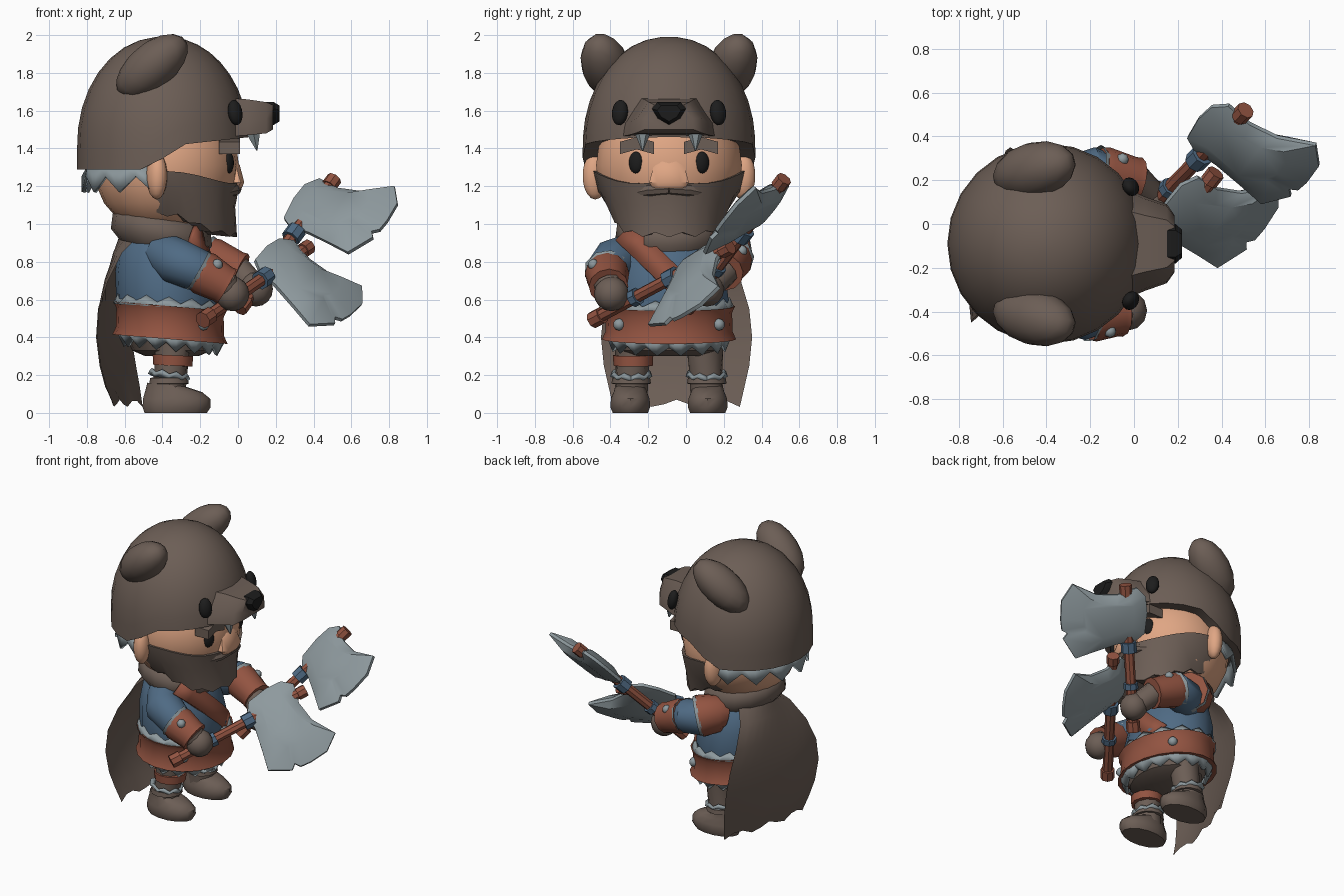
import bpy, bmesh, math
from mathutils import Vector, Matrix, Euler

if "Cube" in bpy.data.objects:
    bpy.data.objects.remove(bpy.data.objects["Cube"])

C = -0.09  # the body's mirror plane in y


def material(name, rgb):
    m = bpy.data.materials.new(name)
    m.diffuse_color = (*rgb, 1)
    m.use_nodes = True
    m.node_tree.nodes["Principled BSDF"].inputs["Base Color"].default_value = m.diffuse_color
    return m


BROWN = material("brown fur", (0.15, 0.112, 0.092))
SKIN = material("skin", (0.74, 0.38, 0.23))
LEATHER = material("red leather", (0.29, 0.088, 0.053))
BLUE = material("blue cloth", (0.078, 0.145, 0.23))
GREY = material("grey steel", (0.27, 0.32, 0.34))
BLACK = material("black", (0.012, 0.012, 0.012))


def V(x, y, z):
    return Vector((x, y + C, z))


def make(name, bm, mat, angle=40, recalc=True, thick=0):
    if recalc:
        bmesh.ops.recalc_face_normals(bm, faces=bm.faces[:])
    me = bpy.data.meshes.new(name)
    bm.to_mesh(me)
    bm.free()
    me.materials.append(mat)
    me.shade_smooth()
    me.set_sharp_from_angle(angle=math.radians(angle))
    ob = bpy.data.objects.new(name, me)
    bpy.context.collection.objects.link(ob)
    if thick:
        s = ob.modifiers.new("thickness", 'SOLIDIFY')
        s.thickness, s.offset = thick, -1
    return ob


def loft(name, rings, mat, closed=True, caps=True, **kw):
    bm = bmesh.new()
    rows = [[bm.verts.new(p) for p in r] for r in rings]
    n = len(rows[0])
    for a, b in zip(rows, rows[1:]):
        for i in range(n if closed else n - 1):
            j = (i + 1) % n
            bm.faces.new((a[i], b[i], b[j], a[j]))
    if caps and closed:
        bm.faces.new(rows[0])
        bm.faces.new(rows[-1])
    return make(name, bm, mat, **kw)


def oval(x, z, rx, ry, n=18, tilt=0, y=0):
    return [V(x + rx * math.cos(a), y + ry * math.sin(a), z - tilt * math.cos(a))
            for a in (math.tau * i / n for i in range(n))]


def ball(name, loc, radii, mat, rot=(0, 0, 0), u=14, v=9):
    bm = bmesh.new()
    bmesh.ops.create_uvsphere(bm, u_segments=u, v_segments=v, radius=1)
    r = Euler([math.radians(d) for d in rot]).to_matrix().to_4x4()
    bm.transform(Matrix.Translation(loc) @ r @ Matrix.Diagonal((*radii, 1)))
    return make(name, bm, mat)


def tube(name, pts, radii, mat, n=10, **kw):
    pts = [Vector(p) for p in pts]
    rings = []
    for i, p in enumerate(pts):
        d = pts[min(i + 1, len(pts) - 1)] - pts[max(i - 1, 0)]
        q = d.to_track_quat('Z', 'Y')
        rings.append([p + q @ Vector((radii[i] * math.cos(math.tau * k / n),
                                      radii[i] * math.sin(math.tau * k / n), 0)) for k in range(n)])
    return loft(name, rings, mat, **kw)


def zigzag(name, x, y, r0, r1, z0, z1, n, a0=0, a1=360, tilt=0, mat=GREY):
    """Jagged strip: smooth edge at z0 with radii r0, toothed edge at z1 with radii r1."""
    top, bot = [], []
    for i in range(n + 1):
        a = math.radians(a0 + (a1 - a0) * i / n)
        c, s = math.cos(a), math.sin(a)
        zb = z1 if i % 2 else z0 + (z1 - z0) * 0.4
        top.append(V(x + r0[0] * c, y + r0[1] * s, z0 - tilt * c))
        bot.append(V(x + r1[0] * c, y + r1[1] * s, zb - tilt * c))
    return loft(name, [top, bot], mat, closed=False, angle=20, thick=0.02)


# --- head and face
loft("head", [oval(-.38, 1.31 + .36 * math.sin(p), .385 * math.cos(p) ** .85, .39 * math.cos(p) ** .85, 22)
              for p in (math.radians(-85 + 17 * k) for k in range(9))], SKIN)
loft("nose", [[V(x, y * s, z) for x, y, s in ((-.06, w, -1), (xf - .02, w, -1), (xf, w * .6, -1), (xf, w * .6, 1),
                                             (xf - .02, w, 1), (-.06, w, 1))]
              for z, w, xf in ((1.335, .06, -.005), (1.31, .08, .01), (1.22, .105, .033), (1.19, .085, .02))], SKIN)
for s in (-1, 1):
    ball("ear", V(-.43, s * .39, 1.255), (.055, .07, .125), SKIN, (0, 0, s * -15))
    ball("eye", V(-.05, s * .175, 1.325), (.025, .04, .058), BLACK, (0, 0, s * 25))
    loft("eyebrow", [[V(x, s * y, z + dz) for x, dz in ((-.1, -.03), (.01, -.03), (.01, .035), (-.1, .035))]
                     for y, z in ((.08, 1.40), (.17, 1.425), (.26, 1.40))], BROWN)
    tube("moustache", [V(-.01, 0, 1.185), V(-.025, s * .1, 1.18), V(-.08, s * .2, 1.16)], [.03, .035, .012], BROWN, 8)

# --- beard: a shell round the jaw with a jagged lower edge
rows = [[], [], [], [], []]
for i in range(19):
    a = math.radians(-98 + 196 * i / 18)
    f, side = max(0, math.cos(a)), abs(math.sin(a))
    zt = 1.20 + .08 * side ** 3 + .02 * f ** 8
    zb = .93 + .11 * side ** 4 + (.025 if i % 2 == 0 else 0)
    for k, (t, rf, rs) in enumerate(((0, .375, .375), (0, .40, .40), (.45, .375, .375), (1, .385, .29), (.9, .1, .1))):
        r = rs + (rf - rs) * f ** 1.5
        rows[k].append(V(-.39 + r * math.cos(a), r * math.sin(a), zt + (zb - zt) * t))
loft("beard", rows, BROWN, closed=False, angle=30)

# --- bear hood with a thick rim, lower at the back
N = 24
hood = []
for k in range(-1, 10):
    ring = []
    for i in range(N):
        a = math.tau * i / N
        c = math.cos(a)
        rim = 1.29 + (1.41 - 1.29) * min(1, max(0, (c + .12) / .24)) + .05 * max(0, c)
        p0 = math.asin((rim - 1.42) / .57)
        p = p0 + (math.radians(86) - p0) * max(k, 0) / 9
        r = .457 * math.cos(max(p, 0)) ** .95 * (.8 if k < 0 else 1)
        ring.append(V(-.395 + r * c, r * math.sin(a), 1.42 + .572 * math.sin(p) + (.01 if k < 0 else 0)))
    hood.append(ring)
hood.insert(0, [p + Vector((0, 0, .15)) for p in hood[0]])
loft("bear_hood", hood, BROWN)
zigzag("hood_fur_trim", -.4, 0, (.40, .40), (.43, .42), 1.31, 1.17, 13, 97, 263)
for s in (-1, 1):
    ball("bear_ear", V(-.455, s * .335, 1.835), (.23, .128, .122), BROWN, (0, -39, s * 15))
    ball("bear_eye", V(-.015, s * .26, 1.59), (.035, .045, .068), BLACK, (0, -10, s * 32))
    tube("bear_tooth", [V(.08, s * .14, 1.49), V(.10, s * .14, 1.39)], [.045, .004], GREY, 6)
loft("bear_muzzle", [[V(x, y * w, z) for y, z in ((-1, zb), (-.95, zm), (-.6, zt), (.6, zt), (.95, zm), (1, zb), (0, zb))]
                     for x, w, zb, zm, zt in ((-.1, .28, 1.46, 1.53, 1.67), (.05, .215, 1.47, 1.54, 1.66),
                                              (.15, .18, 1.48, 1.56, 1.645), (.185, .13, 1.50, 1.56, 1.63))], BROWN)
loft("bear_nose", [[V(x, y * w, 1.585 + z * w) for y, z in ((0, -.06), (-.06, -.025), (-.09, .025), (-.06, .06),
                                                          (.06, .06), (.09, .025), (.06, -.025))]
                   for x, w in ((.13, 1), (.19, 1), (.22, .7))], BLACK)

# --- torso, belt and trims
loft("tunic", [oval(-.37, .45, .23, .29), oval(-.37, .6, .275, .32), oval(-.39, .75, .26, .30),
               oval(-.40, .88, .23, .26), oval(-.40, 1.0, .13, .15)], BLUE)
loft("belt", [oval(-.36, z, r, r + .05, 20, .025) for z, r in
              ((.395, .24), (.39, .305), (.43, .287), (.53, .284), (.565, .30), (.56, .24))], LEATHER, angle=30)
zigzag("tunic_hem_trim", -.365, 0, (.297, .345), (.277, .32), .56, .615, 28, tilt=.022)
zigzag("belt_fur_trim", -.355, 0, (.285, .33), (.25, .30), .40, .325, 30, tilt=.025)
loft("trousers", [oval(-.35, .30, .14, .20), oval(-.35, .33, .21, .27), oval(-.355, .42, .25, .30)], BROWN)
for d in (-52, 52):
    a = math.radians(d)
    ball("belt_stud", V(-.36 + .285 * math.cos(a), .335 * math.sin(a), .48 - .02 * math.cos(a)),
         (.032, .032, .032), GREY, u=8, v=5)

# --- chest strap following the front of the tunic
edge = [[], []]
for k in range(7):
    y, z = -.24 + .42 * k / 6, .96 - .40 * k / 6
    for e, o in ((0, -.045), (1, .045)):
        yy, zz = y + o, z + o
        r = .28 - .06 * max(0, (zz - .65) / .25)
        edge[e].append(V(-.375 + r * math.sqrt(max(.1, 1 - (yy / .36) ** 2)), yy, zz))
loft("chest_strap", edge, LEATHER, closed=False, thick=-.025)

# --- cape: one thin sheet facing inwards, swung to one side, and its rolled collar
bm = bmesh.new()
grid = []
for z, xb, xf, w, sw in ((.96, -.62, -.50, .17, 0), (.85, -.67, -.58, .26, .4), (.70, -.725, -.60, .34, .8),
                         (.55, -.755, -.585, .385, 1), (.40, -.768, -.565, .40, 1), (.25, -.75, -.54, .385, 1),
                         (.14, -.72, -.52, .36, 1), (.05, -.68, -.505, .335, 1)):
    row = []
    for s in (j / 5 - 1 for j in range(11)):
        t = (1 - sw) * s * s + sw * (((s + 1) / 2) ** 1.7 + .12 * max(0, -s) ** 3)
        row.append(bm.verts.new(V(xb + (xf - xb) * t, .04 + w * s, z + (.02 * math.cos(s * 9) if z < .1 else 0))))
    grid.append(row)
for a, b in zip(grid, grid[1:]):
    for j in range(10):
        bm.faces.new((a[j], b[j], b[j + 1], a[j + 1]))
make("cape", bm, BROWN, recalc=False)
loft("cape_collar", [oval(-.405, z, r, r + .015, 16, .045) for z, r in
                     ((.89, .16), (.87, .22), (.93, .268), (1.01, .258), (1.05, .20), (1.02, .12))], BROWN, angle=60)

# --- legs and boots
for s in (-1, 1):
    tube("leg", [V(-.35, s * .19, .36), V(-.355, s * .195, .22), V(-.37, s * .2, .08)], [.10, .088, .09], BROWN)
    loft("boot", [oval(x, z, rx, ry, 14, t, s * .205) for x, z, rx, ry, t in
                  ((-.33, 0, .165, .095, 0), (-.325, .03, .18, .108, 0), (-.325, .075, .178, .105, 0),
                   (-.34, .115, .15, .088, .005), (-.38, .15, .10, .08, .01))], BROWN)
    loft("boot_cuff", [oval(-.365, z, r, r, 12, 0, s * .2) for z, r in ((.15, .07), (.155, .105), (.185, .10), (.19, .07))], BROWN)
    zigzag("boot_fur_trim", -.365, s * .2, (.09, .09), (.112, .112), .18, .212, 16, tilt=.015)
loft("leg_strap", [oval(-.345, z, r, r, 12, .005, -.19) for z, r in ((.25, .08), (.25, .104), (.305, .107), (.305, .08))], LEATHER)

# --- arms: sleeve, bracer with trim and stud, glove
ARMS = (((-.40, -.27, .85), (-.32, -.38, .80), (-.20, -.42, .75), (-.06, -.41, .67), (-.03, -.395, .63)),
        ((-.38, .10, .85), (-.28, .19, .82), (-.16, .24, .82), (.015, .20, .745), (.095, .11, .655)))
for sh, up, el, wr, hand in ARMS:
    tube("sleeve", [sh, up, el, Vector(el).lerp(Vector(wr), .4)], [.11, .125, .112, .085], BLUE, 12)
    e, w = Vector(el), Vector(wr)
    tube("bracer", [e, e.lerp(w, .15), e.lerp(w, .85), w], [.112, .118, .102, .105], LEATHER, 12)
    tube("bracer_trim", [e.lerp(w, -.1), e.lerp(w, .04)], [.12, .112], GREY, 9, caps=False)
    ball("bracer_stud", e.lerp(w, .5) + Vector((.02, -.075 if e.y < 0 else .075, .075)), (.03, .03, .03), GREY, u=8, v=5)
    tube("wrist", [e.lerp(w, .9), hand], [.08, .07], BROWN)
    ball("glove", Vector(hand), (.09, .092, .092), BROWN, u=12, v=8)

# --- shoulder guard on the far arm
tube("shoulder_guard", [(-.41, .13, .86), (-.38, .16, .87), (-.29, .22, .85), (-.27, .235, .845)],
     [.09, .125, .138, .138], LEATHER, 12)
tube("shoulder_guard_trim", [(-.275, .23, .845), (-.255, .245, .84)], [.142, .134], GREY, 9, caps=False)

# --- two axes: handle, collars and a notched blade, thick in the middle and thin at the rim
PROFILE = ((-.18, -.05), (-.14, -.11), (0, -.135), (.11, -.13), (.175, -.075), (.145, .06), (.165, .2), (.255, .355),
           (.15, .437), (.02, .45), (-.05, .445), (-.075, .41), (-.11, .44), (-.25, .365), (-.22, .23), (-.19, .08))


def axe(tip, axis, blade, drop):
    tip, a, b = Vector(tip), Vector(axis).normalized(), Vector(blade)
    b = (b - a * b.dot(a)).normalized()
    side, mid = a.cross(b), tip - a * drop

    def outline(scale, w):
        return [mid + a * u * scale + b * (.10 + (v - .10) * scale) + side * w for u, v in PROFILE]

    loft("axe_blade", [outline(.6, -.05), outline(1, -.01), outline(1, .01), outline(.6, .05)], GREY)
    tube("axe_handle", [tip - a, tip - a * .05], [.034, .034], LEATHER, 8)
    for name, d0, d1, r, m in (("axe_tip", .06, 0, .042, LEATHER), ("axe_pommel", 1.0, .93, .046, LEATHER),
                               ("axe_collar", .46, .39, .052, BLUE), ("axe_grip_ring", .71, .67, .048, BLUE)):
        tube(name, [tip - a * d0, tip - a * d1], [r, r], m, 8)


axe((.375, .235, .88), (.57, .74, .395), (.71, -.26, -.65), .225)
axe((.51, .52, 1.24), (.505, .52, .69), (.85, -.507, -.211), .205)
